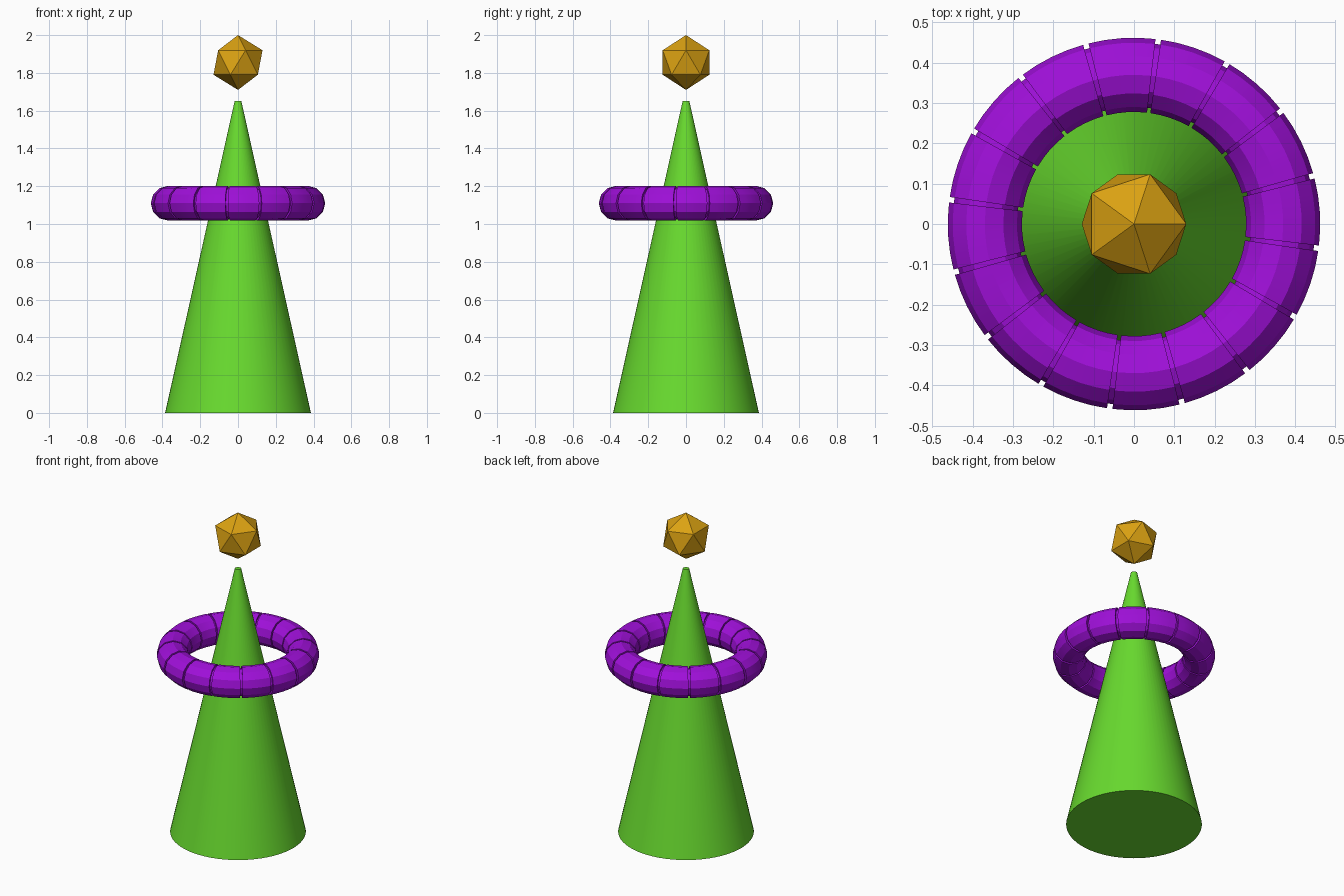
import bpy, bmesh, math

if "Cube" in bpy.data.objects:
    bpy.data.objects.remove(bpy.data.objects["Cube"])


def material(name, rgb):
    m = bpy.data.materials.new(name)
    m.diffuse_color = (*rgb, 1)
    m.use_nodes = True
    m.node_tree.nodes["Principled BSDF"].inputs["Base Color"].default_value = m.diffuse_color
    return m


def finish(obj, name, mat, smooth_angle=None):
    obj.name = name
    obj.data.materials.append(mat)
    if smooth_angle:
        bpy.ops.object.select_all(action='DESELECT')
        obj.select_set(True)
        bpy.context.view_layer.objects.active = obj
        bpy.ops.object.shade_smooth_by_angle(angle=math.radians(smooth_angle))


green = material("bright_green", (0.14, 0.71, 0.028))
purple = material("purple", (0.35, 0.005, 0.70))
gold = material("gold", (0.71, 0.36, 0.006))

# Tall cone body with a tiny flat tip
bpy.ops.mesh.primitive_cone_add(vertices=64, radius1=0.386, radius2=0.018,
                                depth=1.65, location=(0, 0, 0.825))
finish(bpy.context.object, "cone_body", green, 30)

# Faceted gem floating above the tip
bpy.ops.mesh.primitive_ico_sphere_add(subdivisions=1, radius=0.145,
                                      location=(0, 0, 1.855))
finish(bpy.context.object, "floating_gem", gold)

# Floating ring: 16 bead segments separated by narrow grooves
SEGMENTS, SIDES, STEPS = 16, 12, 4
MAJOR, BEAD, CORE = 0.37, 0.092, 0.080
GROOVE = math.radians(1.7)
pitch = 2 * math.pi / SEGMENTS
stations = []                       # (angle around ring, tube radius)
for s in range(SEGMENTS):
    start = math.radians(-7.5) + s * pitch + GROOVE / 2
    span = pitch - GROOVE
    stations.append((start, CORE))
    stations += [(start + span * k / STEPS, BEAD) for k in range(STEPS + 1)]
    stations.append((start + span, CORE))

bm = bmesh.new()
rings = []
for a, r in stations:
    ring = []
    for k in range(SIDES):
        t = 2 * math.pi * k / SIDES
        d = MAJOR + r * math.cos(t)
        ring.append(bm.verts.new((d * math.cos(a), d * math.sin(a), r * math.sin(t))))
    rings.append(ring)
for i, ring in enumerate(rings):
    nxt = rings[(i + 1) % len(rings)]
    for k in range(SIDES):
        j = (k + 1) % SIDES
        bm.faces.new((ring[k], nxt[k], nxt[j], ring[j]))
bmesh.ops.recalc_face_normals(bm, faces=bm.faces)
mesh = bpy.data.meshes.new("segmented_ring")
bm.to_mesh(mesh)
bm.free()
ring_obj = bpy.data.objects.new("segmented_ring", mesh)
bpy.context.collection.objects.link(ring_obj)
ring_obj.location.z = 1.11
finish(ring_obj, "segmented_ring", purple, 20)
